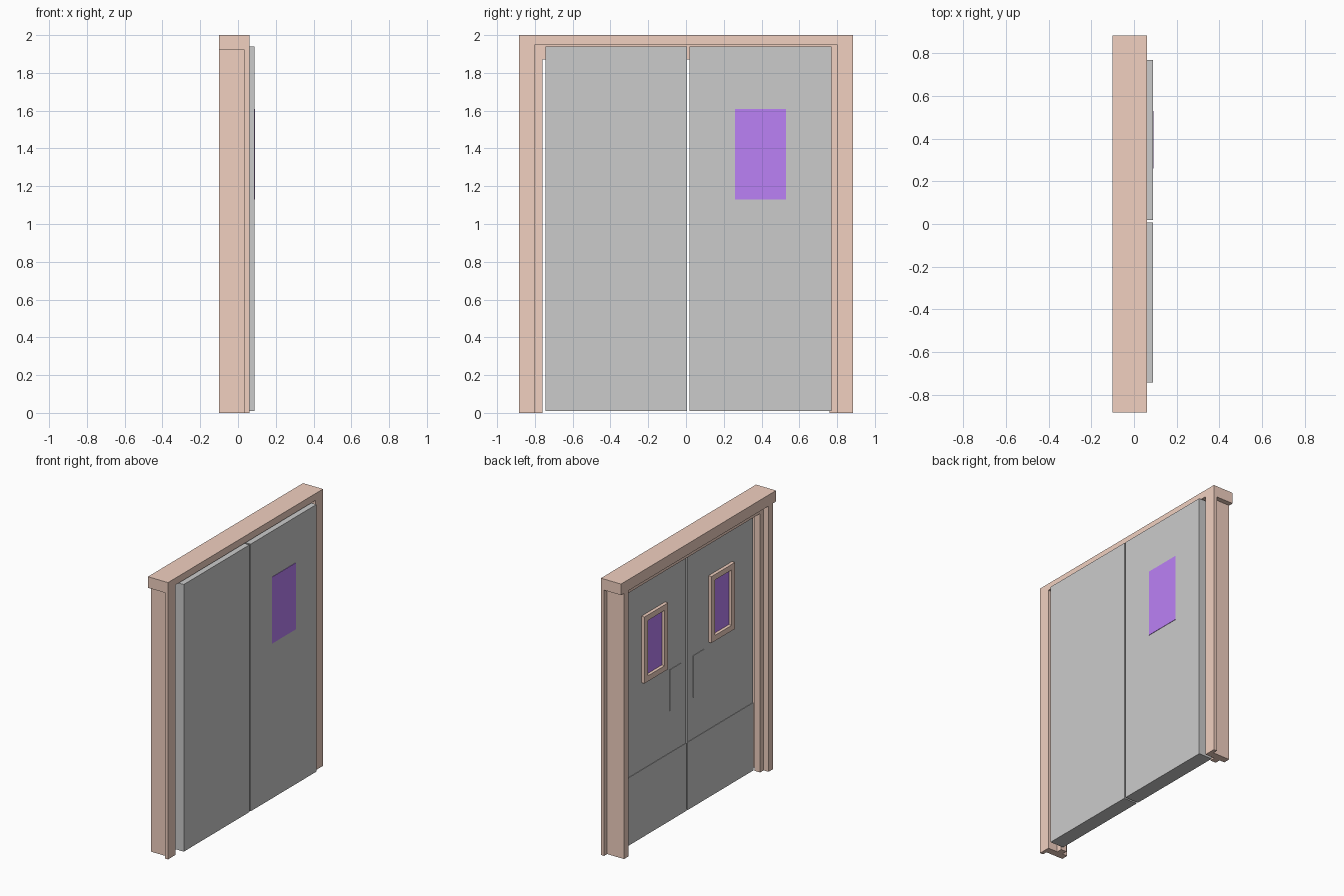
import bpy, bmesh
from mathutils import Vector

if "Cube" in bpy.data.objects:
    bpy.data.objects.remove(bpy.data.objects["Cube"])


def mat(name, r, g, b):
    m = bpy.data.materials.new(name)
    m.diffuse_color = (r, g, b, 1)
    m.use_nodes = True
    m.node_tree.nodes["Principled BSDF"].inputs["Base Color"].default_value = m.diffuse_color
    return m


SALMON = mat("frame_paint", 0.88, 0.63, 0.53)
PURPLE = mat("purple_glass", 0.5, 0.22, 0.92)
DARK = mat("dark_steel", 0.6, 0.6, 0.6)
MID = 0.0125          # centre line between the two leaves
BACK, FRONT = -0.015, 0.088


def finish(name, bm, m=None):
    bmesh.ops.recalc_face_normals(bm, faces=bm.faces)
    me = bpy.data.meshes.new(name)
    bm.to_mesh(me)
    bm.free()
    ob = bpy.data.objects.new(name, me)
    bpy.context.collection.objects.link(ob)
    if m:
        me.materials.append(m)
    return ob


def prism(name, pts, offset, m=None):
    """Extrude a closed outline along an offset vector."""
    bm = bmesh.new()
    f = bm.faces.new([bm.verts.new(p) for p in pts])
    r = bmesh.ops.extrude_face_region(bm, geom=[f], use_keep_orig=True)
    vs = [v for v in r["geom"] if isinstance(v, bmesh.types.BMVert)]
    bmesh.ops.translate(bm, verts=vs, vec=Vector(offset))
    return finish(name, bm, m)


def box(name, x, y, z, m=None):
    y = sorted(y)
    return prism(name, [(x[0], y[0], z[0]), (x[1], y[0], z[0]),
                        (x[1], y[1], z[0]), (x[0], y[1], z[0])],
                 (0, 0, z[1] - z[0]), m)


# Side posts: rebated jamb with door stop and outer flange
jamb = [(-.10, .85), (-.10, .80), (-.06, .80), (-.06, .76), (BACK, .76),
        (BACK, .80), (.06, .80), (.06, .885), (.035, .885), (.035, .85)]
for s, side in ((1, "left"), (-1, "right")):
    prism(f"{side}_post", [(x, s * y, 0) for x, y in jamb], (0, 0, 1.92), SALMON)
    box(f"{side}_head_end", (-.10, .06), (s * .80, s * .885), (1.92, 2.0), SALMON)

# Head rail with matching rebate and stop
head = [(-.10, 2.0), (-.10, 1.92), (-.06, 1.92), (-.06, 1.87), (BACK, 1.87),
        (BACK, 1.95), (.06, 1.95), (.06, 2.0)]
prism("head_rail", [(x, -.80, z) for x, z in head], (0, 1.60, 0), SALMON)

# Door leaves with kick plate, push plate and window
for s, side in ((1, "left"), (-1, "right")):
    def span(a, b):
        return (MID + s * a, MID + s * b)

    box(f"{side}_door", (BACK, FRONT), span(.0065, .757), (.01, 1.94))
    box(f"{side}_kick_plate", (BACK - .003, BACK), span(.0065, .757), (.01, .50), DARK)
    box(f"{side}_push_plate", (BACK - .003, BACK), span(.07, .195), (.80, 1.10), DARK)
    box(f"{side}_glass", (BACK - .002, BACK), span(.285, .48), (1.17, 1.57), PURPLE)
    # window moulding: two stiles and two rails
    xw = (BACK - .024, BACK)
    for i, (a, b) in enumerate(((.2475, .2875), (.4775, .5175))):
        box(f"{side}_window_stile_{i + 1}", xw, span(a, b), (1.13, 1.61), SALMON)
    for i, z in enumerate(((1.13, 1.17), (1.57, 1.61))):
        box(f"{side}_window_rail_{i + 1}", xw, span(.2875, .4775), z, SALMON)

# Window pane on the outer face of one leaf only
box("outer_glass", (FRONT, FRONT + .003), (.26, .53), (1.13, 1.61), PURPLE)
